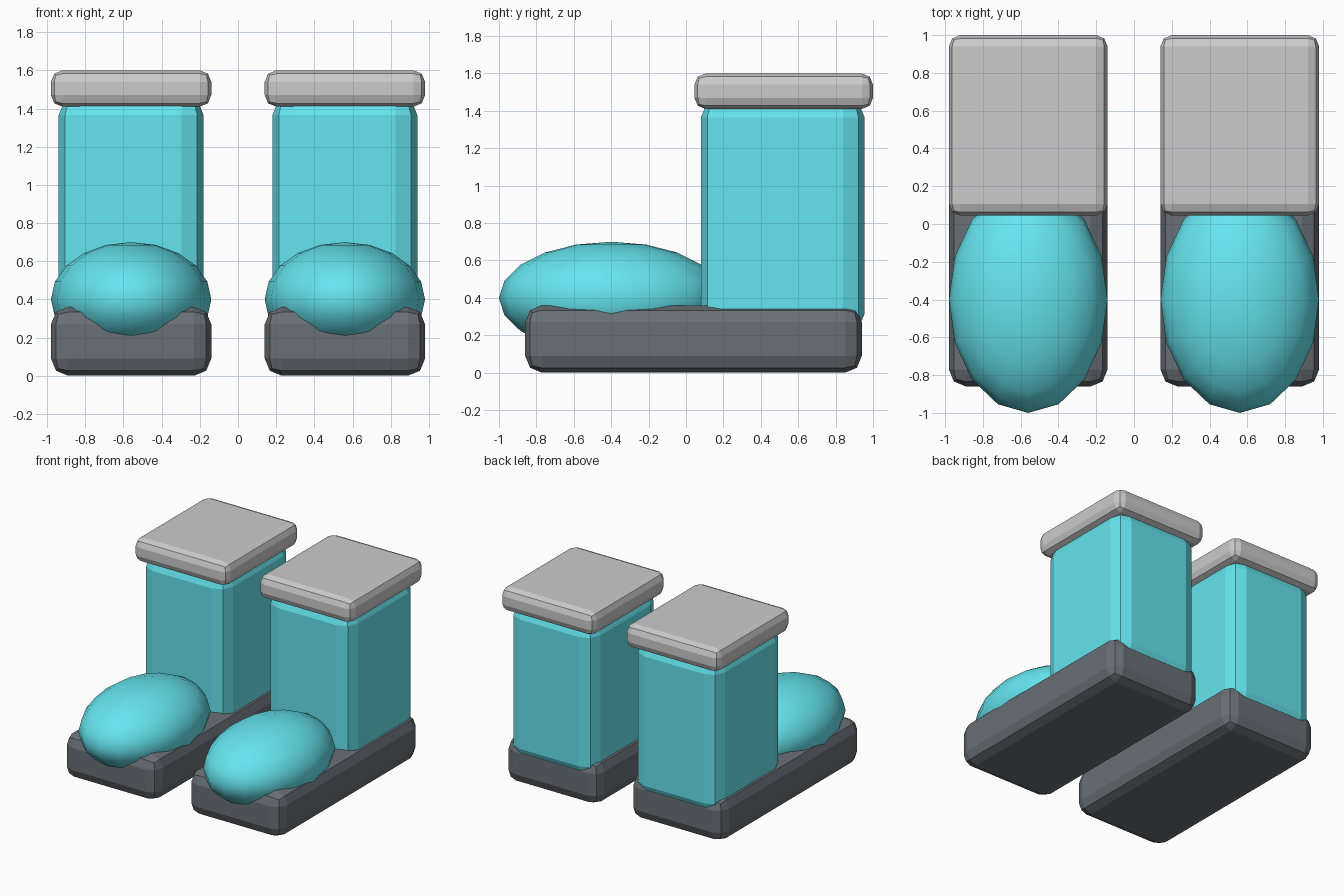
import bpy, bmesh
from mathutils import Matrix

if "Cube" in bpy.data.objects:
    bpy.data.objects.remove(bpy.data.objects["Cube"])


def material(name, color):
    m = bpy.data.materials.new(name)
    m.diffuse_color = color
    m.use_nodes = True
    m.node_tree.nodes["Principled BSDF"].inputs["Base Color"].default_value = m.diffuse_color
    return m


teal = material("teal", (0.13, 0.78, 0.86, 1))
black = material("black", (0.14, 0.16, 0.18, 1))


def finish(name, bm, mat):
    mesh = bpy.data.meshes.new(name)
    bm.to_mesh(mesh)
    bm.free()
    ob = bpy.data.objects.new(name, mesh)
    bpy.context.collection.objects.link(ob)
    if mat:
        mesh.materials.append(mat)
    return ob


def block(name, x, y, z, bevel, mat=None):
    """Rounded box from (min, max) ranges."""
    bm = bmesh.new()
    size = [b - a for a, b in (x, y, z)]
    mid = [(a + b) / 2 for a, b in (x, y, z)]
    bmesh.ops.create_cube(bm, size=1, matrix=Matrix.Translation(mid) @ Matrix.Diagonal((*size, 1)))
    ob = finish(name, bm, mat)
    mod = ob.modifiers.new("rounded edges", 'BEVEL')
    mod.width = bevel
    mod.segments = 2
    return ob


def toe_cap(name, x):
    bm = bmesh.new()
    bmesh.ops.create_uvsphere(bm, u_segments=16, v_segments=10, radius=1,
                              matrix=Matrix.Translation((x, -0.4, 0.4)) @ Matrix.Diagonal((0.42, 0.6, 0.3, 1)))
    for f in bm.faces:
        f.smooth = True
    return finish(name, bm, teal)


for side, c in (("left", -0.56), ("right", 0.56)):
    # dark sole
    block(f"{side}_sole", (c - 0.42, c + 0.42), (-0.86, 0.94), (0, 0.36), 0.09, black)
    # upright leg shaft
    block(f"{side}_shaft", (c - 0.38, c + 0.38), (0.08, 0.955), (0.2, 1.48), 0.115, teal)
    # grey cuff on top
    block(f"{side}_cuff", (c - 0.42, c + 0.42), (0.045, 1.0), (1.41, 1.6), 0.06)
    # rounded toe
    toe_cap(f"{side}_toe", c)
